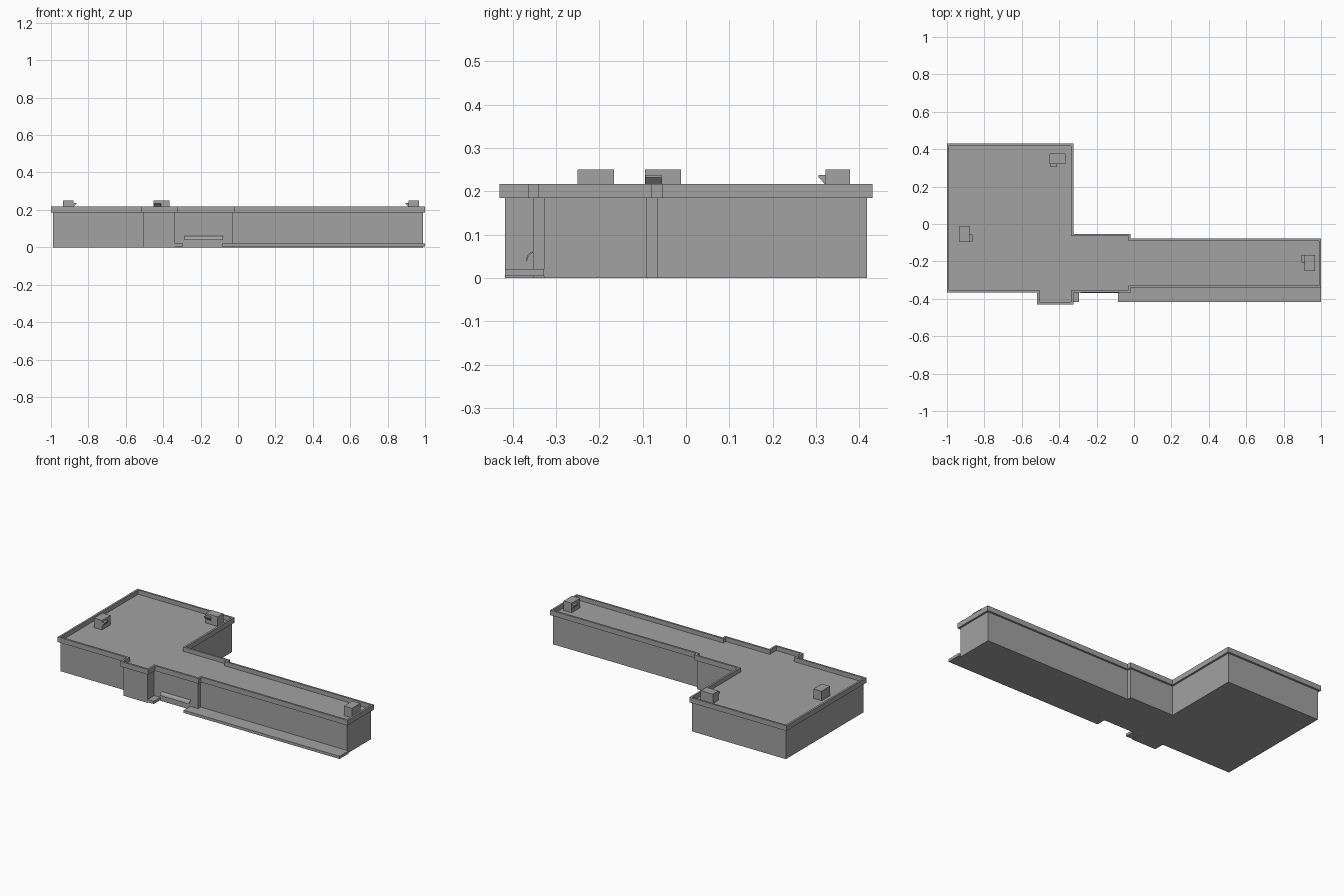
import bpy
import bmesh
from math import sin, cos, pi
from mathutils import Vector

cube = bpy.data.objects.get("Cube")
if cube:
    bpy.data.objects.remove(cube, do_unlink=True)

GREY = (0.36, 0.36, 0.36, 1)
grey = bpy.data.materials.new("plain grey")
grey.use_nodes = True
grey.diffuse_color = GREY
grey.node_tree.nodes["Principled BSDF"].inputs["Base Color"].default_value = GREY


def finish(name, bm):
    bmesh.ops.recalc_face_normals(bm, faces=bm.faces)
    mesh = bpy.data.meshes.new(name)
    bm.to_mesh(mesh)
    bm.free()
    mesh.materials.append(grey)
    obj = bpy.data.objects.new(name, mesh)
    bpy.context.collection.objects.link(obj)
    return obj


def prism(name, points, direction):
    """Sweep a flat outline along a direction into a solid."""
    bm = bmesh.new()
    face = bm.faces.new([bm.verts.new(p) for p in points])
    swept = bmesh.ops.extrude_face_region(bm, geom=[face])["geom"]
    moved = [v for v in swept if isinstance(v, bmesh.types.BMVert)]
    bmesh.ops.translate(bm, verts=moved, vec=direction)
    return finish(name, bm)


def box(name, x0, x1, y0, y1, z0, z1):
    corners = [(x0, y0, z0), (x1, y0, z0), (x1, y1, z0), (x0, y1, z0)]
    return prism(name, corners, (0, 0, z1 - z0))


def offset(points, d):
    """Grow a counter-clockwise, right-angled outline by d."""
    grown = []
    for i, (x, y) in enumerate(points):
        px, py = points[i - 1]
        nx, ny = points[(i + 1) % len(points)]
        a = Vector((x - px, y - py)).normalized()
        b = Vector((nx - x, ny - y)).normalized()
        grown.append((x + d * (a.y + b.y), y - d * (a.x + b.x)))
    return grown


# Main walls: hall, entrance bay, link and long wing in one outline
WALL = [(-0.988, -0.353), (-0.506, -0.353), (-0.506, -0.418), (-0.336, -0.418),
        (-0.336, -0.353), (-0.03, -0.353), (-0.03, -0.328), (0.988, -0.328),
        (0.988, -0.09), (-0.03, -0.09), (-0.03, -0.065), (-0.336, -0.065),
        (-0.336, 0.418), (-0.988, 0.418)]
ROOF, TOP, T = 0.19, 0.217, 0.012
prism("building_walls", [(x, y, 0) for x, y in WALL], (0, 0, ROOF))

# Overhanging parapet ring around the roof
bm = bmesh.new()
loops = [[bm.verts.new((x, y, z)) for x, y in offset(WALL, d)]
         for d, z in ((T, 0.185), (T, TOP), (0, TOP), (0, 0.185))]
for a, b in zip(loops, loops[1:] + loops[:1]):
    for i in range(len(WALL)):
        bm.faces.new((a[i - 1], a[i], b[i], b[i - 1]))
finish("roof_parapet", bm)

# Raised pavements along the front
box("wing_pavement", -0.085, 1.0, -0.418, -0.328, 0.004, 0.021)
box("entrance_pavement", -0.336, -0.294, -0.418, -0.353, 0.004, 0.021)

# Thin curved canopy over the doorway
arc = [(i * pi / 12) for i in range(7)]
outer = [(-0.285, -0.35 - 0.019 * cos(t), 0.04 + 0.021 * sin(t)) for t in arc]
inner = [(-0.285, -0.35 - 0.016 * cos(t), 0.04 + 0.018 * sin(t)) for t in arc]
prism("door_canopy", outer + inner[::-1], (0.204, 0, 0))


# Rooftop ventilation units, each with a small hood on one long side
def roof_unit(name, cx, cy, turn):
    def place(obj):
        obj.location = (cx, cy, 0)
        obj.rotation_euler.z = turn

    place(box(name + "_body", -0.042, 0.042, -0.028, 0.028, ROOF, 0.25))
    hood = [(-0.041, y, z) for y, z in
            ((-0.028, 0.238), (-0.044, 0.238), (-0.044, 0.232), (-0.028, 0.215))]
    place(prism(name + "_hood", hood, (0.038, 0, 0)))


roof_unit("back_roof_unit", -0.409, 0.35, 0)
roof_unit("right_roof_unit", -0.908, -0.053, pi / 2)
roof_unit("left_roof_unit", 0.94, -0.208, -pi / 2)
